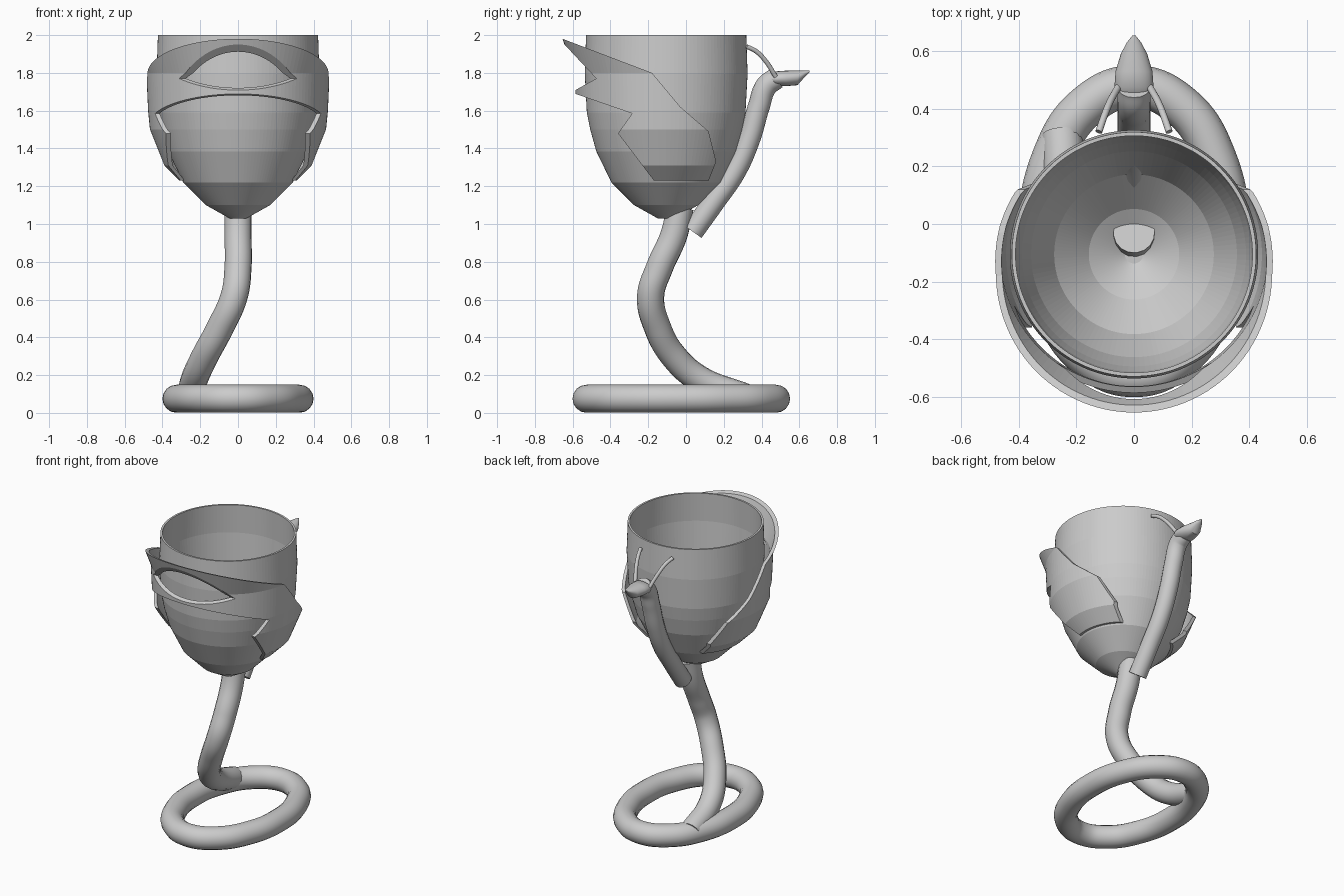
import bpy, bmesh, math
from mathutils import Vector

old = bpy.data.objects.get("Cube")
if old:
    bpy.data.objects.remove(old)

# One plain grey for everything
GREY = (0.6, 0.6, 0.6, 1)
mat = bpy.data.materials.new("plain_grey")
mat.use_nodes = True
mat.diffuse_color = GREY
bsdf = next(n for n in mat.node_tree.nodes if n.type == 'BSDF_PRINCIPLED')
bsdf.inputs["Base Color"].default_value = GREY

CUP_Y = -0.105


def activate(ob):
    bpy.ops.object.select_all(action='DESELECT')
    ob.select_set(True)
    bpy.context.view_layer.objects.active = ob


def finish(name, bm):
    bmesh.ops.remove_doubles(bm, verts=bm.verts, dist=1e-5)
    bmesh.ops.recalc_face_normals(bm, faces=bm.faces)
    me = bpy.data.meshes.new(name)
    bm.to_mesh(me)
    bm.free()
    me.materials.append(mat)
    ob = bpy.data.objects.new(name, me)
    bpy.context.collection.objects.link(ob)
    return ob


def lathe(name, outer, inner, steps=128):
    """Revolve a closed wall profile of (radius, z) points."""
    bm = bmesh.new()
    pts = outer + inner[::-1]
    vs = [bm.verts.new((r, CUP_Y, z)) for r, z in pts]
    edges = [bm.edges.new((vs[i], vs[(i + 1) % len(vs)])) for i in range(len(vs))
             if pts[i][0] + pts[(i + 1) % len(vs)][0] > 0]
    bmesh.ops.spin(bm, geom=vs + edges, cent=(0, CUP_Y, 0), axis=(0, 0, 1),
                   angle=math.tau, steps=steps)
    return finish(name, bm)


def tube(name, pts, radius, closed=False):
    """Round tube along a smooth path."""
    cu = bpy.data.curves.new(name, 'CURVE')
    cu.dimensions = '3D'
    cu.bevel_depth = radius
    cu.bevel_resolution = 6
    cu.resolution_u = 12
    cu.use_fill_caps = not closed
    sp = cu.splines.new('BEZIER')
    sp.bezier_points.add(len(pts) - 1)
    for bp, p in zip(sp.bezier_points, pts):
        bp.co = p
        bp.handle_left_type = bp.handle_right_type = 'AUTO'
    sp.use_cyclic_u = closed
    cu.materials.append(mat)
    ob = bpy.data.objects.new(name, cu)
    bpy.context.collection.objects.link(ob)
    activate(ob)
    bpy.ops.object.convert(target='MESH')
    bpy.ops.object.shade_smooth_by_angle(angle=math.radians(40))
    return ob


# Cup bowl with a thin wall and faceted bands
bowl = [(0, 1.03), (0.045, 1.03), (0.17, 1.10), (0.29, 1.22), (0.37, 1.385),
        (0.402, 1.5), (0.42, 1.59), (0.431, 1.795), (0.424, 2.0)]
bowl_in = [(max(r - 0.013, 0), z + (0.012 if z < 1.9 else 0)) for r, z in bowl]
lathe("cup_bowl", bowl, bowl_in)

# Hood shell around the front, trimmed to its side outline
hood = [(0.29, 1.21), (0.39, 1.31), (0.466, 1.5), (0.476, 1.6), (0.485, 1.8), (0.556, 2.0)]
shell = lathe("hood_shell", hood, [(r - 0.022, z) for r, z in hood])

outline = [(-0.70, 1.998), (-0.18, 1.80), (-0.03, 1.62), (0.12, 1.49), (0.16, 1.33),
           (0.12, 1.23), (-0.17, 1.23), (-0.36, 1.48), (-0.285, 1.585),
           (-0.60, 1.694), (-0.60, 1.701), (-0.475, 1.77), (-0.70, 2.0 - 0.005)]
outline[-1] = (-0.66, 1.968)
bm = bmesh.new()
side = bm.faces.new([bm.verts.new((-0.7, y, z)) for y, z in outline])
ext = bmesh.ops.extrude_face_region(bm, geom=[side])
bmesh.ops.translate(bm, vec=(1.4, 0, 0),
                    verts=[g for g in ext["geom"] if isinstance(g, bmesh.types.BMVert)])
cutter = finish("hood_cutter", bm)
cutter.hide_render = True
mod = shell.modifiers.new("trim", 'BOOLEAN')
mod.operation = 'INTERSECT'
mod.solver = 'EXACT'
mod.object = cutter
activate(shell)
bpy.ops.object.modifier_apply(modifier=mod.name)
bpy.data.objects.remove(cutter)

# Oval base ring
ring = [(0.326 * math.cos(a), -0.025 + 0.502 * math.sin(a), 0.075)
        for a in (math.tau * i / 12 for i in range(12))]
tube("base_ring", ring, 0.074, closed=True)

# Winding stem from the ring up into the bowl
tube("stem", [(-0.25, 0.31, 0.085), (-0.23, 0.07, 0.18), (-0.175, -0.065, 0.3),
              (-0.095, -0.15, 0.45), (-0.02, -0.187, 0.62), (0, -0.14, 0.77),
              (0, -0.065, 0.94), (0, -0.03, 1.09)], 0.072)

# Curved back handle
tube("back_handle", [(0, 0.035, 0.96), (0, 0.15, 1.12), (0, 0.26, 1.28), (0, 0.335, 1.45),
                     (0, 0.385, 1.62), (0, 0.425, 1.73), (0, 0.475, 1.77)], 0.058)

# Pointed head: oval sections of (y, half width, bottom, top)
sections = [(0.445, 0.052, 1.745, 1.785), (0.475, 0.068, 1.73, 1.808), (0.53, 0.064, 1.73, 1.812),
            (0.59, 0.046, 1.735, 1.812), (0.63, 0.025, 1.78, 1.812), (0.655, 0.005, 1.804, 1.812)]
bm = bmesh.new()
rings = []
for y, w, lo, hi in sections:
    rings.append([bm.verts.new((w * math.cos(a), y, (lo + hi) / 2 + (hi - lo) / 2 * math.sin(a)))
                  for a in (math.tau * i / 20 for i in range(20))])
for a, b in zip(rings, rings[1:]):
    for i in range(20):
        j = (i + 1) % 20
        bm.faces.new((a[i], a[j], b[j], b[i]))
bm.faces.new(rings[0])
bm.faces.new(rings[-1])
head = finish("handle_head", bm)
activate(head)
bpy.ops.object.shade_smooth_by_angle(angle=math.radians(40))

# Pair of thin horns reaching to the bowl
for sx, label in ((1, "left"), (-1, "right")):
    tube(label + "_horn", [(sx * 0.055, 0.475, 1.78), (sx * 0.085, 0.42, 1.865),
                           (sx * 0.105, 0.37, 1.915), (sx * 0.122, 0.32, 1.94)], 0.012)
